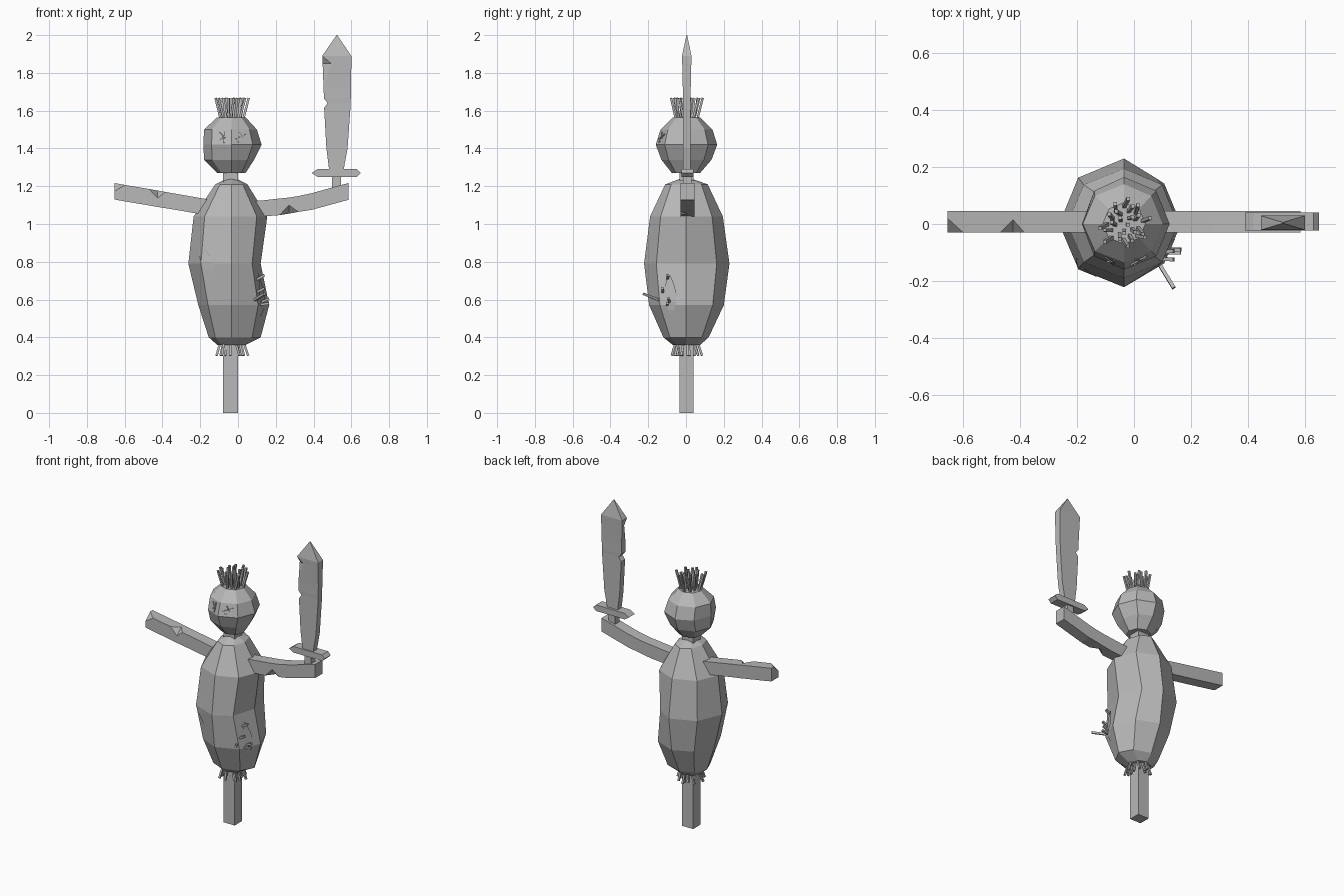
import bpy
import bmesh
import math
import random
from mathutils import Vector
from mathutils.bvhtree import BVHTree

random.seed(4)
if "Cube" in bpy.data.objects:
    bpy.data.objects.remove(bpy.data.objects["Cube"])

grey = bpy.data.materials.new("plain grey")
grey.use_nodes = True
GREY = (0.48, 0.48, 0.48, 1)
grey.diffuse_color = GREY
grey.node_tree.nodes["Principled BSDF"].inputs["Base Color"].default_value = GREY
CX = -0.035


def finish(name, bm):
    bmesh.ops.remove_doubles(bm, verts=bm.verts, dist=0.0004)
    bmesh.ops.recalc_face_normals(bm, faces=bm.faces)
    mesh = bpy.data.meshes.new(name)
    bm.to_mesh(mesh)
    bm.free()
    mesh.materials.append(grey)
    obj = bpy.data.objects.new(name, mesh)
    bpy.context.collection.objects.link(obj)
    return obj


def loft(bm, sections):
    """Skin a list of equal-length point loops and cap both ends."""
    rings = [[bm.verts.new(p) for p in s] for s in sections]
    n = len(rings[0])
    for a, b in zip(rings, rings[1:]):
        for i in range(n):
            j = (i + 1) % n
            bm.faces.new((a[i], a[j], b[j], b[i]))
    bm.faces.new(rings[0])
    bm.faces.new(rings[-1])


def lofted(name, sections):
    bm = bmesh.new()
    loft(bm, sections)
    return finish(name, bm)


def stick(bm, start, end, r):
    """Thin square bar between two points."""
    start, end = Vector(start), Vector(end)
    d = (end - start).normalized()
    u = d.orthogonal().normalized() * r
    v = d.cross(u)
    loft(bm, [[p + u, p + v, p - u, p - v] for p in (start, end)])


def sack(name, rows):
    """Eight-sided bag; rows are z, left x, right x, front y, back y."""
    sections = []
    for z, x0, x1, y0, y1 in rows:
        ring = []
        for k in range(8):
            c, s = math.cos(k * math.pi / 4), math.sin(k * math.pi / 4)
            x = CX + c * (x1 - CX if c > 0 else CX - x0)
            ring.append((x, s * y1 if s > 0 else -s * y0, z))
        sections.append(ring)
    return lofted(name, sections)


# Stuffed body and head
body = sack("body", [
    (0.36, -0.11, 0.04, -0.07, 0.075), (0.40, -0.155, 0.12, -0.12, 0.12),
    (0.57, -0.21, 0.165, -0.195, 0.20), (0.79, -0.263, 0.12, -0.222, 0.23),
    (1.04, -0.235, 0.155, -0.19, 0.195), (1.21, -0.12, 0.05, -0.11, 0.115),
    (1.24, -0.06, -0.01, -0.03, 0.03)])
head = sack("head", [
    (1.27, -0.11, 0.04, -0.075, 0.075), (1.34, -0.18, 0.085, -0.13, 0.135),
    (1.42, -0.183, 0.125, -0.16, 0.165), (1.50, -0.18, 0.10, -0.135, 0.14),
    (1.565, -0.11, 0.04, -0.07, 0.075)])

# Wooden post, passing up through the body as the neck
lofted("post", [[(-0.08, -0.035, z), (0, -0.035, z), (0, 0.04, z), (-0.08, 0.04, z)]
                for z in (0, 1.3)])


def arm(name, stations, chip_top):
    """Beam along x; stations are x, low z, high z, chip depth in y, chip depth in z."""
    y0, y1 = -0.03, 0.045
    sections = []
    for x, lo, hi, cy, cz in stations:
        if chip_top:
            s = [(x, y0, lo), (x, y1, lo), (x, y1, hi), (x, y0 + cy, hi), (x, y0, hi - cz)]
        else:
            s = [(x, y0, hi), (x, y1, hi), (x, y1, lo), (x, y0 + cy, lo), (x, y0, lo + cz)]
        sections.append(s)
    lofted(name, sections)


# Arms with chipped front edges
arm("right_arm", [
    (-0.655, 1.13, 1.217, 0.05, 0.045), (-0.60, 1.12, 1.207, 0, 0),
    (-0.47, 1.098, 1.185, 0, 0), (-0.425, 1.09, 1.177, 0.045, 0.04),
    (-0.385, 1.084, 1.17, 0, 0), (-0.10, 1.036, 1.12, 0, 0)], True)
arm("left_arm", [
    (0.0, 1.035, 1.115, 0, 0), (0.13, 1.04, 1.125, 0, 0), (0.22, 1.047, 1.135, 0, 0),
    (0.27, 1.055, 1.14, 0.04, 0.045), (0.32, 1.064, 1.148, 0, 0),
    (0.39, 1.075, 1.163, 0, 0), (0.585, 1.128, 1.217, 0, 0)], False)

# Sword grip and pointed guard
lofted("sword_grip", [[(0.497, -0.015, z), (0.545, -0.015, z), (0.545, 0.03, z), (0.497, 0.03, z)]
                      for z in (1.17, 1.27)])
GUARD = [(0.39, 1.27), (0.42, 1.29), (0.63, 1.29), (0.65, 1.27), (0.63, 1.25), (0.42, 1.25)]
lofted("sword_guard", [[(x, y, z) for x, z in GUARD] for y in (-0.023, 0.04)])

# Blade: z, left x, right x, half thickness, chip in x, chip in y
BLADE = [(1.28, 0.483, 0.558, 0.02, 0, 0), (1.40, 0.468, 0.58, 0.02, 0, 0),
         (1.615, 0.456, 0.595, 0.02, 0, 0), (1.64, 0.475, 0.596, 0.02, 0, 0),
         (1.665, 0.455, 0.597, 0.021, 0, 0), (1.72, 0.453, 0.598, 0.021, 0, 0),
         (1.85, 0.448, 0.6, 0.024, 0.045, 0.025), (1.89, 0.446, 0.6, 0.025, 0, 0),
         (2.0, 0.522, 0.525, 0.002, 0, 0)]
lofted("sword_blade", [
    [(x0 + cx, 0.004 - t, z), (x1, 0.004 - t, z), (x1, 0.004 + t, z),
     (x0, 0.004 + t, z), (x0, 0.004 - t + cy, z)]
    for z, x0, x1, t, cx, cy in BLADE])


def straw_tuft(name, count, z0, z1, r0, r1):
    """Flaring bunch of straw around the centre line."""
    bm = bmesh.new()
    for k in range(count):
        a = k * 2.4
        f = math.sqrt((k + 0.6) / count)
        b = a + random.uniform(-0.35, 0.35)
        stick(bm, (CX + f * r0 * math.cos(a), f * r0 * math.sin(a), z0),
              (CX + f * r1 * math.cos(b), f * r1 * math.sin(b), z1), 0.0085)
    finish(name, bm)


# Straw hair and straw poking from the bottom hem
straw_tuft("straw_hair", 22, 1.54, 1.667, 0.06, 0.095)
straw_tuft("hem_straw", 22, 0.39, 0.303, 0.06, 0.09)

# Straw poking from the torn side
bm = bmesh.new()
for p, q in [((0.06, -0.10, 0.685), (0.14, -0.095, 0.73)),
             ((0.06, -0.12, 0.62), (0.14, -0.125, 0.66)),
             ((0.06, -0.09, 0.56), (0.165, -0.09, 0.605)),
             ((0.06, -0.10, 0.565), (0.165, -0.1, 0.58)),
             ((0.07, -0.11, 0.585), (0.14, -0.225, 0.63))]:
    stick(bm, p, q, 0.009)
finish("side_straw", bm)


def surface_point(tree, origin, direction, lift=0.003):
    d = Vector(direction)
    hit = tree.ray_cast(Vector(origin), d)[0]
    return hit - d * lift


def tree_of(obj):
    return BVHTree.FromPolygons([v.co for v in obj.data.vertices],
                                [p.vertices for p in obj.data.polygons])


# Stitched crossed eyes
tree = tree_of(head)
bm = bmesh.new()
for x0, z0, x1, z1 in [(-0.10, 1.485, -0.07, 1.455), (-0.07, 1.49, -0.075, 1.43),
                       (-0.095, 1.445, -0.08, 1.455), (-0.01, 1.45, 0.045, 1.475),
                       (0.005, 1.485, 0.025, 1.455), (0.0, 1.435, 0.01, 1.44)]:
    stick(bm, surface_point(tree, (x0, -1, z0), (0, 1, 0)),
          surface_point(tree, (x1, -1, z1), (0, 1, 0)), 0.004)
finish("stitched_eyes", bm)

# Leaf-shaped tears on the sacking
tree = tree_of(body)


def tear(name, top, bottom, width, origin, direction):
    bm = bmesh.new()
    pairs = []
    for k in range(7):
        t = k / 6
        mid = Vector(top).lerp(Vector(bottom), t)
        w = width * math.sin(math.pi * t) + 0.001
        pairs.append([bm.verts.new(surface_point(tree, origin(mid.x + s * w, mid.y), direction))
                      for s in (-1, 1)])
    for (a, b), (c, d) in zip(pairs, pairs[1:]):
        bm.faces.new((a, b, d, c))
    finish(name, bm)


tear("front_tear", (-0.20, 0.90), (-0.13, 0.69), 0.03, lambda u, z: (u, -1, z), (0, 1, 0))
tear("side_tear", (-0.09, 0.74), (-0.075, 0.51), 0.03, lambda u, z: (1, u, z), (-1, 0, 0))
